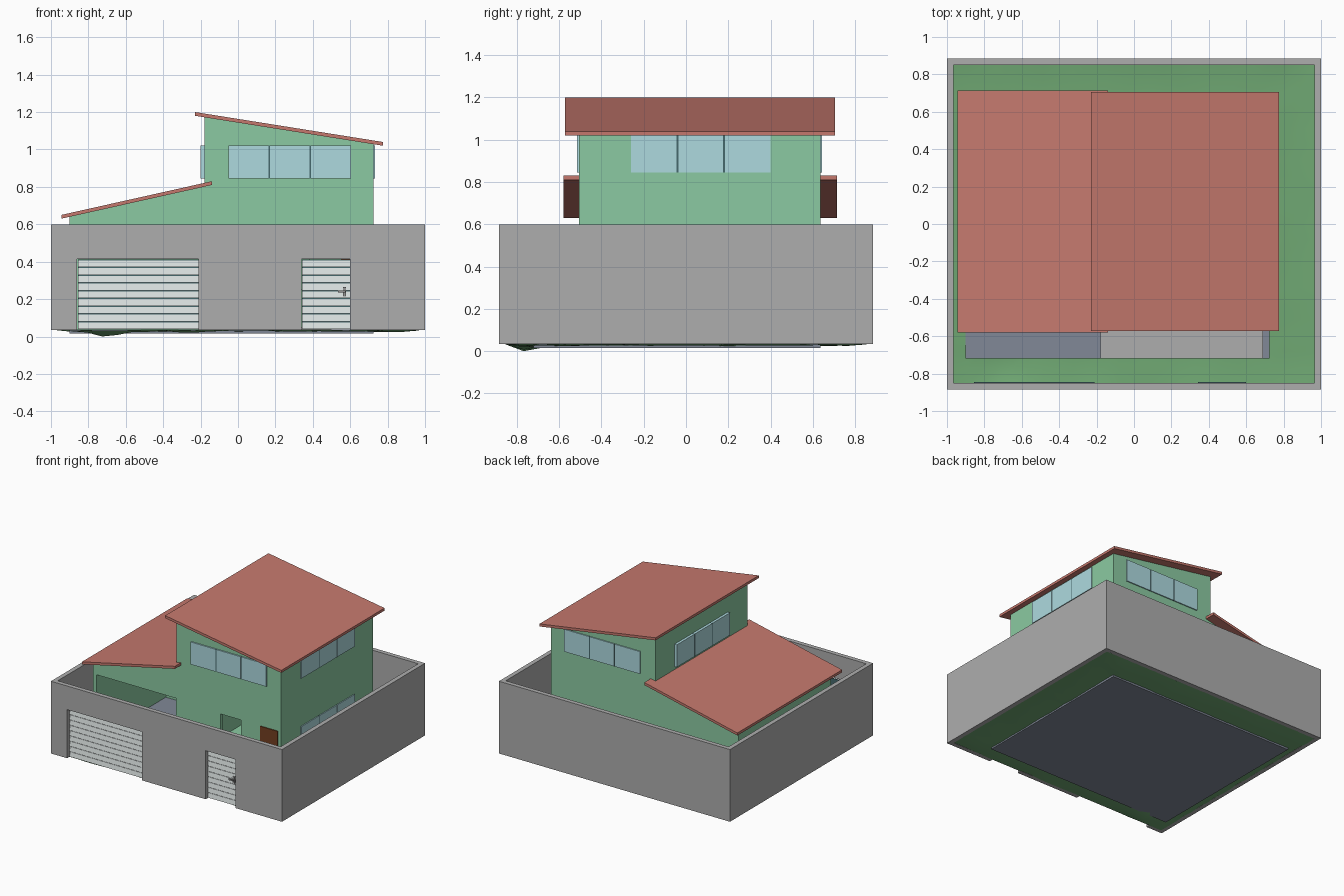
import bpy, bmesh, math, random
from mathutils import Vector

if "Cube" in bpy.data.objects:
    bpy.data.objects.remove(bpy.data.objects["Cube"])

random.seed(4)


def mat(name, r, g, b):
    m = bpy.data.materials.new(name)
    m.diffuse_color = (r, g, b, 1)
    m.use_nodes = True
    m.node_tree.nodes["Principled BSDF"].inputs["Base Color"].default_value = m.diffuse_color
    return m


GREEN = mat("wall_green", 0.26, 0.59, 0.36)
ROOF = mat("roof_red", 0.56, 0.19, 0.155)
GRASS = mat("grass_green", 0.16, 0.39, 0.17)
GLASS = mat("window_blue", 0.42, 0.70, 0.74)
FRAME = mat("frame_dark", 0.06, 0.14, 0.15)
CONC = mat("concrete", 0.42, 0.42, 0.42)
SLAB = mat("slab_bluegrey", 0.22, 0.25, 0.31)
SLAT = mat("slat_white", 0.72, 0.77, 0.76)
WOOD = mat("wood_brown", 0.17, 0.05, 0.015)
METAL = mat("handle_grey", 0.3, 0.3, 0.3)


def finish(name, bm, m):
    bmesh.ops.recalc_face_normals(bm, faces=bm.faces)
    me = bpy.data.meshes.new(name)
    bm.to_mesh(me)
    bm.free()
    ob = bpy.data.objects.new(name, me)
    bpy.context.collection.objects.link(ob)
    if m:
        me.materials.append(m)
    return ob


def prism(name, xz, y0, y1, m=None):
    """Extrude an xz profile from y0 to y1."""
    bm = bmesh.new()
    f = bm.faces.new([bm.verts.new((x, y0, z)) for x, z in xz])
    ext = bmesh.ops.extrude_face_region(bm, geom=[f])["geom"]
    bmesh.ops.translate(bm, vec=(0, y1 - y0, 0),
                        verts=[v for v in ext if isinstance(v, bmesh.types.BMVert)])
    return finish(name, bm, m)


def box(name, x0, x1, y0, y1, z0, z1, m=None):
    return prism(name, [(x0, z0), (x1, z0), (x1, z1), (x0, z1)], y0, y1, m)


def cut(ob, *dims):
    """Subtract a box from ob."""
    c = box("cutter", *dims, ob.data.materials[0])
    c.hide_render = True
    md = ob.modifiers.new("cut", "BOOLEAN")
    md.operation, md.solver, md.object = "DIFFERENCE", "EXACT", c
    bpy.context.view_layer.objects.active = ob
    bpy.ops.object.modifier_apply(modifier=md.name)
    bpy.data.objects.remove(c)


# perimeter wall with garage and pedestrian openings
wall = box("perimeter_wall", -1, 1, -0.885, 0.885, 0.035, 0.6, CONC)
cut(wall, -0.965, 0.965, -0.85, 0.85, -0.1, 0.7)
cut(wall, -0.86, -0.21, -0.95, -0.8, -0.1, 0.415)
cut(wall, 0.34, 0.6, -0.95, -0.8, -0.1, 0.415)

# uneven lawn, dipping near the front left and lifting at the edges
bm = bmesh.new()
bmesh.ops.create_grid(bm, x_segments=24, y_segments=20, size=1)
for v in bm.verts:
    edge = max(abs(v.co.x), abs(v.co.y))
    x, y = v.co.x * 0.968, v.co.y * 0.853
    z = 0.028 + random.uniform(-0.003, 0.003) + (0.007 if edge > 0.99 else 0)
    z -= 0.03 * math.exp(-((x + 0.7) / 0.1) ** 2 - ((y + 0.74) / 0.06) ** 2)
    z -= 0.015 * math.exp(-((x + 0.28) / 0.06) ** 2 - ((y + 0.74) / 0.06) ** 2)
    v.co = Vector((x, y, max(z, 0)))
min(bm.verts, key=lambda v: v.co.z).co.z = 0
for f in bm.faces:
    f.smooth = True
finish("lawn", bm, GRASS)

# foundation slab and front porch
box("foundation_slab", -0.9, 0.725, -0.72, 0.635, 0.015, 0.038, SLAB)
box("porch_floor", -0.18, 0.69, -0.72, -0.505, 0.036, 0.05, CONC)

# tall house block: ground floor room, front opening
house = prism("main_house", [(-0.18, 0.036), (0.725, 0.036), (0.725, 1.029), (-0.18, 1.173)],
              -0.505, 0.635, GREEN)
cut(house, -0.15, 0.695, -0.475, 0.605, 0.05, 0.58)
cut(house, 0.2, 0.38, -0.6, -0.4, 0.25, 0.52)
box("front_door", 0.55, 0.7, -0.512, -0.47, 0.045, 0.52, WOOD)

# low wing with deep carport
wing = prism("carport_wing", [(-0.9, 0.036), (-0.18, 0.036), (-0.18, 0.802), (-0.9, 0.641)],
             -0.505, 0.635, GREEN)
cut(wing, -0.87, -0.182, -0.6, 0.35, 0.0, 0.54)

# sloped roofs
for name, xa, za, xb, zb, y0, y1 in (
        ("upper_roof", -0.23, 1.2, 0.775, 1.04, -0.572, 0.705),
        ("lower_roof", -0.945, 0.65, -0.14, 0.83, -0.58, 0.715)):
    prism(name, [(xa, za - 0.02), (xb, zb - 0.02), (xb, zb), (xa, za)], y0, y1, ROOF)


# three-pane windows with dark mullions
def window(name, along_x, d0, d1, a0, a1, z0, z1):
    def part(n, s, e, inset, m):
        lo, hi = d0, d1
        if inset:
            lo, hi = d0 + 0.003, d1 - 0.003
        args = (s, e, lo, hi) if along_x else (lo, hi, s, e)
        box(f"{name}_{n}", *args, z0, z1, m)
    w = (a1 - a0) / 3
    for i in range(3):
        part(f"pane_{i}", a0 + i * w + (0.004 if i else 0),
             a0 + (i + 1) * w - (0.004 if i < 2 else 0), False, GLASS)
        if i:
            part(f"mullion_{i}", a0 + i * w - 0.004, a0 + i * w + 0.004, True, FRAME)


window("front_window", True, -0.515, -0.495, -0.05, 0.605, 0.845, 1.02)
window("left_window", False, -0.2, -0.17, -0.26, 0.4, 0.845, 1.02)
for tag, z0, z1 in (("upper", 0.845, 1.02), ("lower", 0.295, 0.47)):
    window(f"right_window_{tag}", False, 0.715, 0.732, -0.26, 0.4, z0, z1)
    window(f"back_window_{tag}", True, 0.625, 0.643, -0.05, 0.605, z0, z1)

# slatted gates, each slat slightly tilted over a dark backing
for name, x0, x1 in (("garage_gate", -0.855, -0.21), ("entry_gate", 0.342, 0.598)):
    box(f"{name}_backing", x0, x1, -0.85, -0.845, 0.04, 0.412, FRAME)
    bm = bmesh.new()
    n, z0, pitch = 9, 0.04, 0.0413
    for i in range(n):
        z = z0 + i * pitch
        ring = []
        for x in (x0, x1):
            ring.append([bm.verts.new((x, y, zz)) for y, zz in
                         ((-0.862, z), (-0.849, z), (-0.849, z + 0.036), (-0.856, z + 0.036))])
        a, b = ring
        bm.faces.new(a)
        bm.faces.new(b)
        for k in range(4):
            bm.faces.new((a[k], a[(k + 1) % 4], b[(k + 1) % 4], b[k]))
    finish(f"{name}_slats", bm, SLAT)

# entry gate handle
box("handle_plate", 0.562, 0.578, -0.868, -0.855, 0.215, 0.265, METAL)
box("handle_lever", 0.535, 0.575, -0.882, -0.874, 0.236, 0.246, METAL)
box("handle_stem", 0.566, 0.574, -0.876, -0.866, 0.236, 0.246, METAL)
